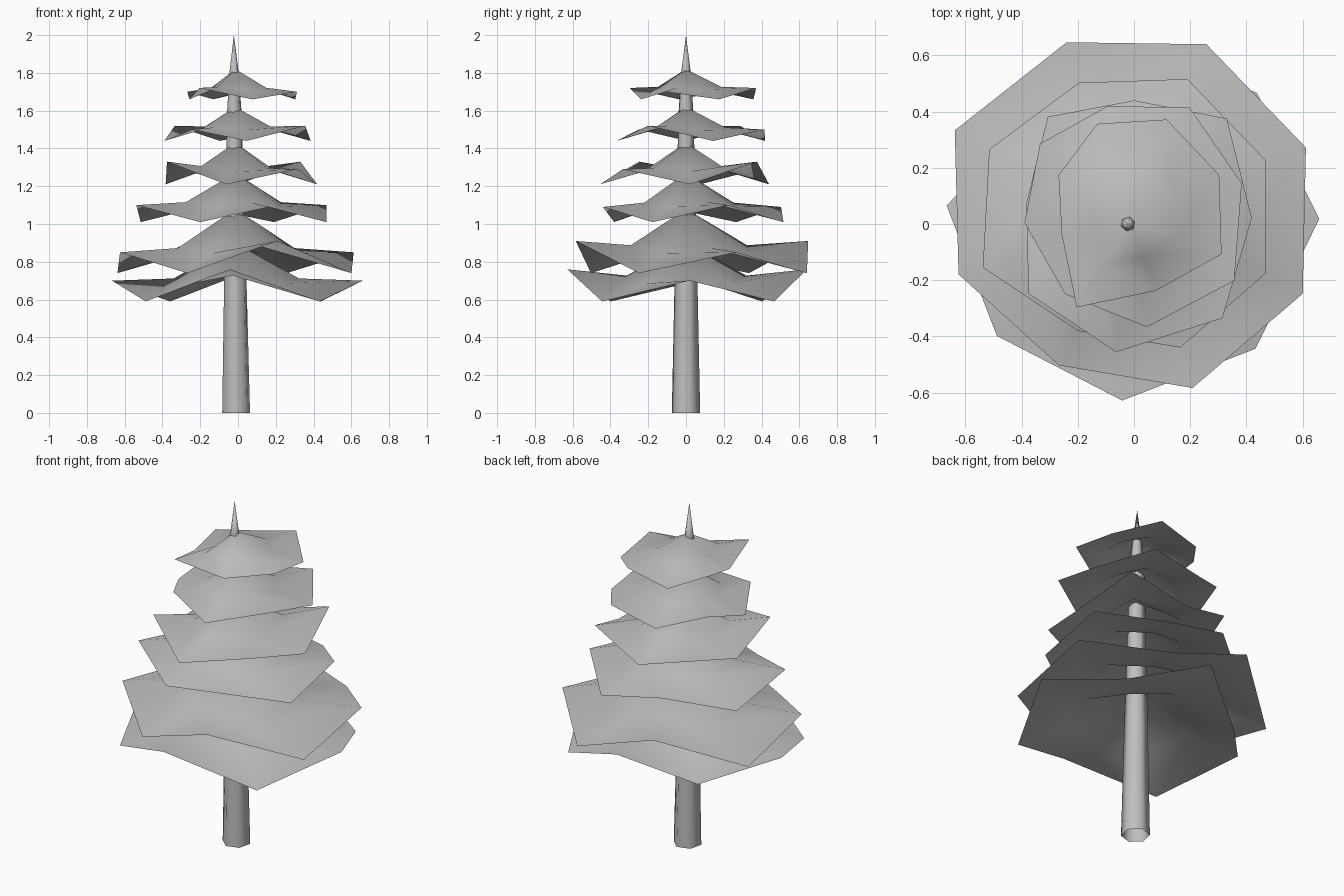
import bpy, bmesh, math

if "Cube" in bpy.data.objects:
    bpy.data.objects.remove(bpy.data.objects["Cube"])

grey = bpy.data.materials.new("plain grey")
grey.diffuse_color = (0.52, 0.52, 0.52, 1)
grey.use_nodes = True
grey.node_tree.nodes["Principled BSDF"].inputs["Base Color"].default_value = grey.diffuse_color
CX = -0.014  # trunk axis


def finish(bm, name):
    bmesh.ops.recalc_face_normals(bm, faces=bm.faces)
    me = bpy.data.meshes.new(name)
    bm.to_mesh(me)
    bm.free()
    me.materials.append(grey)
    ob = bpy.data.objects.new(name, me)
    bpy.context.collection.objects.link(ob)
    bpy.context.view_layer.objects.active = ob
    ob.select_set(True)
    bpy.ops.object.shade_smooth_by_angle(angle=math.radians(62))
    ob.select_set(False)


def branch_tier(name, peak, low, highs, start, sway, radii):
    """Open wavy skirt: a peak, a sagging middle ring and a rim that
    alternates raised and drooping corners around eight directions."""
    bm = bmesh.new()
    top = bm.verts.new((CX, 0, peak))
    mean = (low + sum(highs) / 2) / 2
    mid, rim = [], []
    for i, r in enumerate(radii):
        a = start + 45 * i
        a = math.radians(a + sway * math.cos(math.radians(a - 25)))
        z = low if i % 2 else highs[i // 2 % 2]
        x, y = r * math.cos(a), r * math.sin(a)
        mid_z = low + 0.36 * (peak - low) + 0.25 * (z - mean)
        mid.append(bm.verts.new((0.5 * (x + CX), 0.5 * y, mid_z)))
        rim.append(bm.verts.new((x, y, z)))
    for i in range(8):
        j = (i + 1) % 8
        bm.faces.new((top, mid[i], mid[j]))
        bm.faces.new((mid[i], rim[i], rim[j], mid[j]))
    finish(bm, name)


# Branch tiers, from the lowest to the highest
branch_tier("branch_tier_1", 0.90, 0.59, (0.70, 0.76), 178, 4,
            (0.67, 0.63, 0.63, 0.62, 0.66, 0.64, 0.64, 0.54))
branch_tier("branch_tier_2", 1.08, 0.74, (0.91, 0.85), 110, 4,
            (0.69, 0.72, 0.65, 0.57, 0.62, 0.65, 0.67, 0.69))
branch_tier("branch_tier_3", 1.27, 1.01, (1.09, 1.10), 111, 5,
            (0.54, 0.58, 0.56, 0.43, 0.47, 0.50, 0.52, 0.55))
branch_tier("branch_tier_4", 1.43, 1.21, (1.29, 1.33), 131, 8,
            (0.49, 0.39, 0.45, 0.46, 0.46, 0.42, 0.50, 0.44))
branch_tier("branch_tier_5", 1.62, 1.44, (1.52, 1.50), 145, 11,
            (0.44, 0.39, 0.35, 0.37, 0.41, 0.41, 0.46, 0.43))
branch_tier("branch_tier_6", 1.82, 1.66, (1.70, 1.72), 154, 11,
            (0.32, 0.26, 0.36, 0.25, 0.33, 0.35, 0.39, 0.38))

# Tapered six-sided trunk, open at the foot, ending in a slightly bent spike
bm = bmesh.new()
rings = []
for z, r in ((0, 0.077), (0.70, 0.062), (1.58, 0.041), (1.80, 0.026)):
    cx = -0.01 - 0.006 * z
    angles = [k * math.pi / 3 + 0.3 for k in range(6)]
    rings.append([bm.verts.new((cx + r * math.cos(a), r * math.sin(a), z))
                  for a in angles])
tip = bm.verts.new((-0.022, 0, 2.0))
for k in range(6):
    j = (k + 1) % 6
    for a, b in zip(rings, rings[1:]):
        bm.faces.new((a[k], a[j], b[j], b[k]))
    bm.faces.new((rings[-1][k], rings[-1][j], tip))
finish(bm, "trunk")
